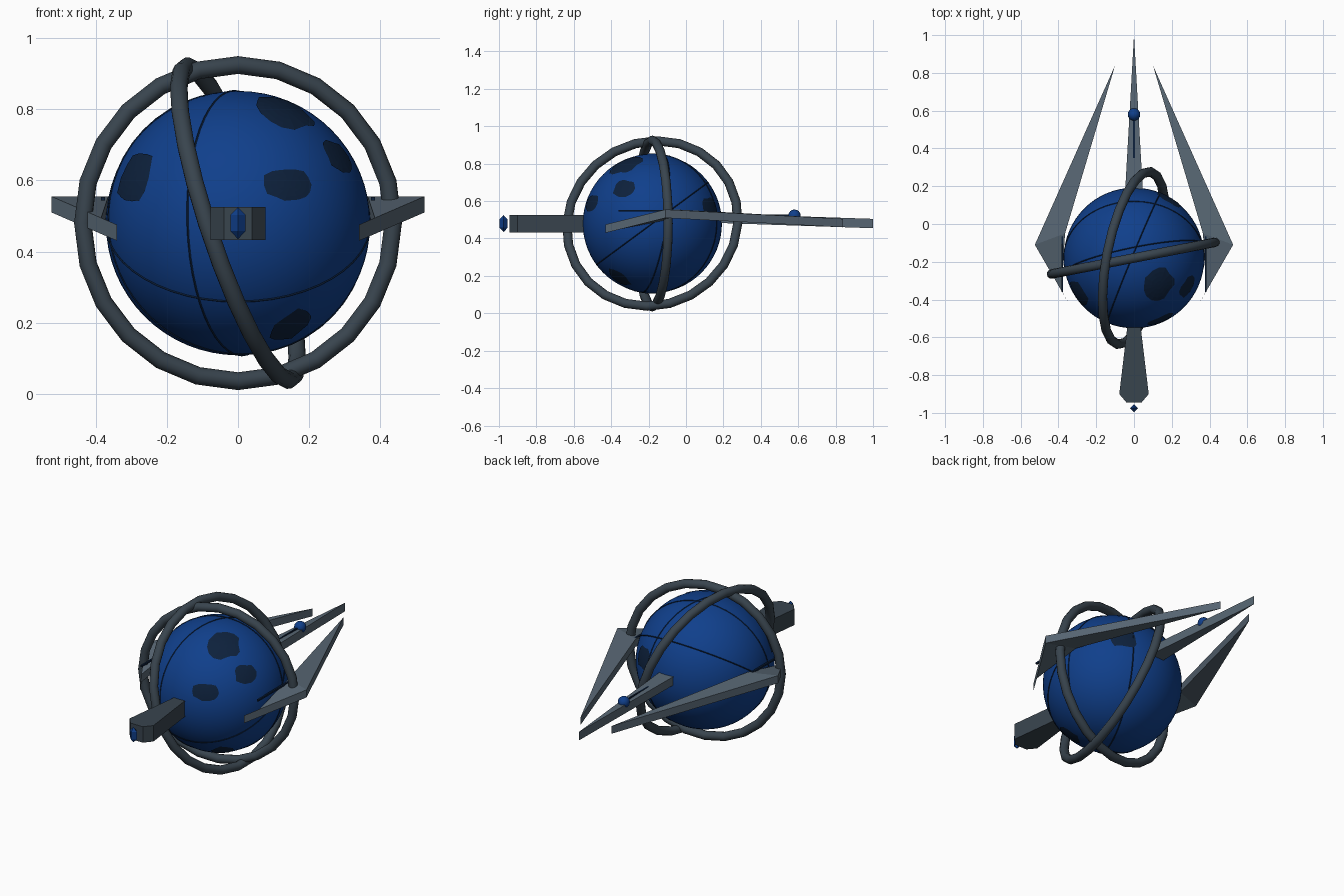
import bpy, bmesh, math, random
from mathutils import Vector

random.seed(4)
if "Cube" in bpy.data.objects:
    bpy.data.objects.remove(bpy.data.objects["Cube"])

CENTER = Vector((0, -0.18, 0.48))
RADIUS = 0.372


def material(name, rgb):
    m = bpy.data.materials.new(name)
    m.use_nodes = True
    m.diffuse_color = (*rgb, 1)
    m.node_tree.nodes["Principled BSDF"].inputs["Base Color"].default_value = (*rgb, 1)
    return m


BLUE = material("deep blue", (0.005, 0.05, 0.26))
SPOT = material("dark navy", (0.004, 0.015, 0.045))
STEEL = material("steel grey", (0.098, 0.136, 0.175))
IRON = material("dark iron", (0.04, 0.058, 0.076))


def finish(obj, name, mat, smooth=False):
    obj.name = name
    obj.data.materials.clear()
    obj.data.materials.append(mat)
    if smooth:
        bpy.ops.object.shade_smooth_by_angle(angle=math.radians(35))
    return obj


def from_bmesh(bm, name, mat):
    mesh = bpy.data.meshes.new(name)
    bm.to_mesh(mesh)
    bm.free()
    obj = bpy.data.objects.new(name, mesh)
    bpy.context.collection.objects.link(obj)
    return finish(obj, name, mat)


def plate(name, points, faces, depth, mat, side=1):
    """Flat plate: top faces through the points, extruded straight down."""
    bm = bmesh.new()
    verts = [bm.verts.new((x * side, y, z)) for x, y, z in points]
    tops = [bm.faces.new([verts[i] for i in f]) for f in faces]
    copy = bmesh.ops.extrude_face_region(bm, geom=tops, use_keep_orig=True)["geom"]
    moved = [g for g in copy if isinstance(g, bmesh.types.BMVert)]
    bmesh.ops.translate(bm, verts=moved, vec=(0, 0, -depth))
    bmesh.ops.recalc_face_normals(bm, faces=bm.faces)
    return from_bmesh(bm, name, mat)


def ring(name, normal, major, minor, mat, segments=24, sides=8):
    rot = Vector(normal).to_track_quat('Z', 'Y').to_euler()
    bpy.ops.mesh.primitive_torus_add(
        location=CENTER, rotation=rot, major_radius=major, minor_radius=minor,
        major_segments=segments, minor_segments=sides)
    return finish(bpy.context.object, name, mat, smooth=sides > 8)


def ball(name, location, radius, mat, segments=16):
    bpy.ops.mesh.primitive_uv_sphere_add(
        location=location, radius=radius, segments=segments, ring_count=segments // 2)
    return finish(bpy.context.object, name, mat, smooth=True)


def bar(name, location, size, mat):
    bm = bmesh.new()
    bmesh.ops.create_cube(bm, size=1)
    bmesh.ops.scale(bm, verts=bm.verts, vec=size)
    bmesh.ops.translate(bm, verts=bm.verts, vec=location)
    return from_bmesh(bm, name, mat)


def spot(name, direction, width, height):
    """Irregular patch lying just above the globe."""
    n = Vector(direction).normalized()
    right = Vector((0, 0, 1)).cross(n).normalized()
    up = n.cross(right)
    count, rings = 14, 4
    edge = [random.uniform(0.85, 1.12) for _ in range(count)]
    bm = bmesh.new()

    def on_globe(u, v):
        p = (n * RADIUS + right * u + up * v).normalized()
        return bm.verts.new(CENTER + p * (RADIUS + 0.0025))

    middle = on_globe(0, 0)
    previous = None
    for r in range(1, rings + 1):
        loop = []
        for i in range(count):
            a = math.tau * i / count
            k = edge[i] * r / rings
            # squarer than an ellipse
            c, s = math.cos(a), math.sin(a)
            u = math.copysign(abs(c) ** 0.8, c) * width * k
            v = math.copysign(abs(s) ** 0.8, s) * height * k
            loop.append(on_globe(u, v))
        for i in range(count):
            j = (i + 1) % count
            if previous:
                bm.faces.new((previous[i], loop[i], loop[j], previous[j]))
            else:
                bm.faces.new((middle, loop[i], loop[j]))
        previous = loop
    return from_bmesh(bm, name, SPOT)


# Globe with dark patches
ball("globe", CENTER, RADIUS, BLUE, segments=64)
spot("front_patch", (0.147, -0.325, 0.11), 0.075, 0.05)
spot("upper_patch", (0.13, -0.14, 0.31), 0.09, 0.085)
spot("side_patch", (0.285, -0.15, 0.19), 0.065, 0.05)
spot("lower_patch", (0.15, -0.18, -0.29), 0.06, 0.07)
spot("right_patch", (-0.295, -0.19, 0.13), 0.075, 0.08)
spot("rear_patch", (0.18, 0.31, 0.08), 0.07, 0.065)

# Fine seams around the globe
for i, normal in enumerate([(0, -0.59, 0.8), (0.92, -0.38, 0.03), (0.2, -0.97, 0.15)]):
    ring(f"globe_seam_{i + 1}", normal, RADIUS + 0.0005, 0.0028, SPOT, segments=48, sides=4)

# Two large tilted hoops
ring("upright_hoop", (-0.19, 0.98, 0), 0.445, 0.025, IRON, sides=12)
ring("tilted_hoop", (0.933, -0.18, 0.31), 0.465, 0.025, IRON, sides=12)

# Side blades, each with a short front prong and a long rear prong
blade = [(0.525, -0.11, 0.555), (0.1, 0.84, 0.505), (0.365, -0.05, 0.555),
         (0.385, -0.35, 0.495), (0.34, -0.43, 0.475)]
for label, side in (("left", 1), ("right", -1)):
    plate(f"{label}_blade", blade, [(0, 1, 2), (0, 2, 3), (0, 3, 4)], 0.045, STEEL, side)
    bar(f"{label}_rail", (0.38 * side, -0.21, 0.548), (0.01, 0.3, 0.01), SPOT)

# Rear spike with its bead and rail
plate("rear_spike", [(-0.05, 0.12, 0.535), (0.05, 0.12, 0.535), (0, 1, 0.505)],
      [(0, 1, 2)], 0.05, STEEL)
bar("rear_rail", (0, 0.46, 0.523), (0.008, 0.22, 0.01), SPOT)
ball("rear_bead", (0, 0.58, 0.522), 0.033, BLUE)

# Front arm, widening forward to a chamfered end
arm = [(0.03, -0.5), (0.078, -0.9), (0.04, -0.945)]
outline = arm + [(-x, y) for x, y in reversed(arm)]
plate("front_arm", [(x, y, 0.526) for x, y in outline], [range(6)], 0.094, IRON)

# Diamond gem floating before the arm
bpy.ops.mesh.primitive_uv_sphere_add(
    segments=4, ring_count=2, radius=1, location=(0, -0.975, 0.48))
gem = finish(bpy.context.object, "front_gem", BLUE)
gem.scale = (0.025, 0.025, 0.045)
